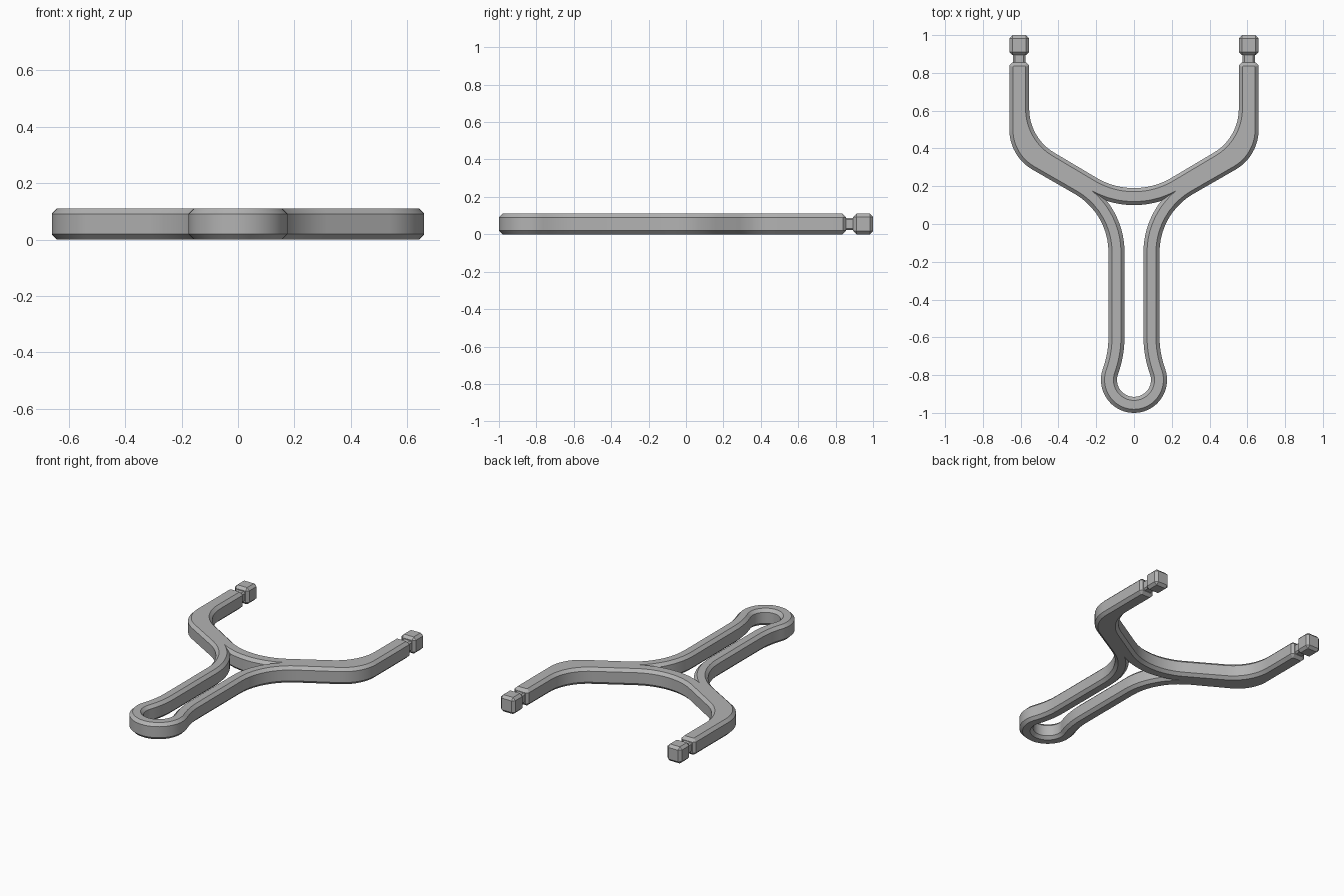
import bpy, bmesh, math
from mathutils import Vector

cube = bpy.data.objects.get("Cube")
if cube:
    bpy.data.objects.remove(cube, do_unlink=True)

H = 0.11       # thickness
C = 0.019      # chamfer
SLOPE = math.tan(math.radians(30))

grey = bpy.data.materials.new("grey")
grey.use_nodes = True
grey.diffuse_color = (0.45, 0.45, 0.45, 1)
grey.node_tree.nodes["Principled BSDF"].inputs["Base Color"].default_value = (0.45, 0.45, 0.45, 1)


def finish(bm, name):
    bmesh.ops.recalc_face_normals(bm, faces=bm.faces)
    mesh = bpy.data.meshes.new(name)
    bm.to_mesh(mesh)
    bm.free()
    ob = bpy.data.objects.new(name, mesh)
    mesh.materials.append(grey)
    bpy.context.collection.objects.link(ob)
    bpy.ops.object.select_all(action='DESELECT')
    ob.select_set(True)
    bpy.context.view_layer.objects.active = ob
    bpy.ops.object.shade_smooth_by_angle(angle=math.radians(30))
    return ob


def arc(centre, r, a0, a1, n=10):
    """Points along an arc, angles in degrees."""
    angles = [math.radians(a0 + (a1 - a0) * i / n) for i in range(n + 1)]
    return [Vector((centre[0] + r * math.cos(a), centre[1] + r * math.sin(a))) for a in angles]


def mirrored(half):
    """Close a right-hand half outline that starts and ends on x = 0."""
    return half + [Vector((-p.x, p.y)) for p in reversed(half[1:-1])]


# Grip: round butt, flared waist and the curve into the fork
BUTT = Vector((0, -0.825))
FLARE_R, WAIST = 0.5, 0.135
flare_x = WAIST + FLARE_R
flare_y = BUTT.y + math.sqrt((FLARE_R + 0.175) ** 2 - flare_x ** 2)
flare_a = math.degrees(math.atan2(flare_y - BUTT.y, flare_x))
NECK_R = 0.357
NECK = Vector((WAIST + NECK_R, -0.15))
ARCH, ARCH_R = Vector((0, 0.578)), 0.388


def grip_side(e):
    """Right side of the grip, moved e inward from its outer edge."""
    return (arc(BUTT, 0.175 - e, -90, flare_a, 18)
            + arc((flare_x, flare_y), FLARE_R + e, 180 + flare_a, 180, 8)[1:])


def outer_outline(e):
    half = grip_side(0) + arc(NECK, NECK_R, 180, 120)
    half += arc((0.415, 0.50), 0.245, -60, 0, 12)
    # arm end with clipped corners
    half += [Vector(p) for p in ((0.66, 0.84), (0.645, 0.855), (0.57, 0.855), (0.555, 0.84))]
    half += arc((0.285, 0.61), 0.27, 0, -60, 12)
    half += arc(ARCH, ARCH_R, -60, -90, 8)
    pts = mirrored(half)
    out = []
    for i, p in enumerate(pts):
        a = (p - pts[i - 1]).normalized()
        b = (pts[(i + 1) % len(pts)] - p).normalized()
        na, nb = Vector((-a.y, a.x)), Vector((-b.y, b.x))
        out.append(p + (na + nb) * e / (1 + na.dot(nb)))
    return out


def hole_outline(e):
    """Slot through the grip, grown by e, with sharp tips under the arch."""
    ra, rb = ARCH_R + 0.09 - e, NECK_R + 0.085 - e
    axis = NECK - ARCH
    d = axis.length
    axis.normalize()
    a = (d * d + ra * ra - rb * rb) / (2 * d)
    h = math.sqrt(max(ra * ra - a * a, 0))
    tip = ARCH + axis * a - Vector((-axis.y, axis.x)) * h
    ang_b = math.degrees(math.atan2(tip.y - NECK.y, tip.x - NECK.x))
    ang_a = math.degrees(math.atan2(tip.y - ARCH.y, tip.x - ARCH.x))
    half = grip_side(0.085 - e) + arc(NECK, rb, 180, ang_b)
    half += arc(ARCH, ra, ang_a, -90, 12)[1:]
    return mirrored(half)


# Frame: chamfered slab with the slot cut through
bm = bmesh.new()
caps = {0: [], 3: []}
for outline in (outer_outline, hole_outline):
    loops = []
    for k, (z, e) in enumerate(((0, C), (C, 0), (H - C, 0), (H, C))):
        loop = [bm.verts.new((p.x, p.y, z)) for p in outline(e)]
        loops.append(loop)
        if k in caps:
            caps[k] += [bm.edges.new((loop[i - 1], loop[i])) for i in range(len(loop))]
    for lo, hi in zip(loops, loops[1:]):
        for i in range(len(lo)):
            bm.faces.new((lo[i - 1], lo[i], hi[i], hi[i - 1]))
for edges in caps.values():
    bmesh.ops.triangle_fill(bm, edges=edges, use_beauty=True)
finish(bm, "fork_frame")


def block(name, centre, size, bevel):
    bm = bmesh.new()
    bmesh.ops.create_cube(bm, size=1)
    for v in bm.verts:
        v.co = Vector(centre) + Vector(c * s for c, s in zip(v.co, size))
    bmesh.ops.bevel(bm, geom=bm.edges[:], offset=bevel, segments=1, affect='EDGES')
    finish(bm, name)


# Band grooves and end knobs on both arms
for side, s in (("left", 1), ("right", -1)):
    block(side + "_band_neck", (s * 0.6075, 0.875, H / 2), (0.066, 0.1, 0.066), 0.01)
    block(side + "_end_knob", (s * 0.6075, 0.947, H / 2), (0.105, 0.106, H), 0.017)
